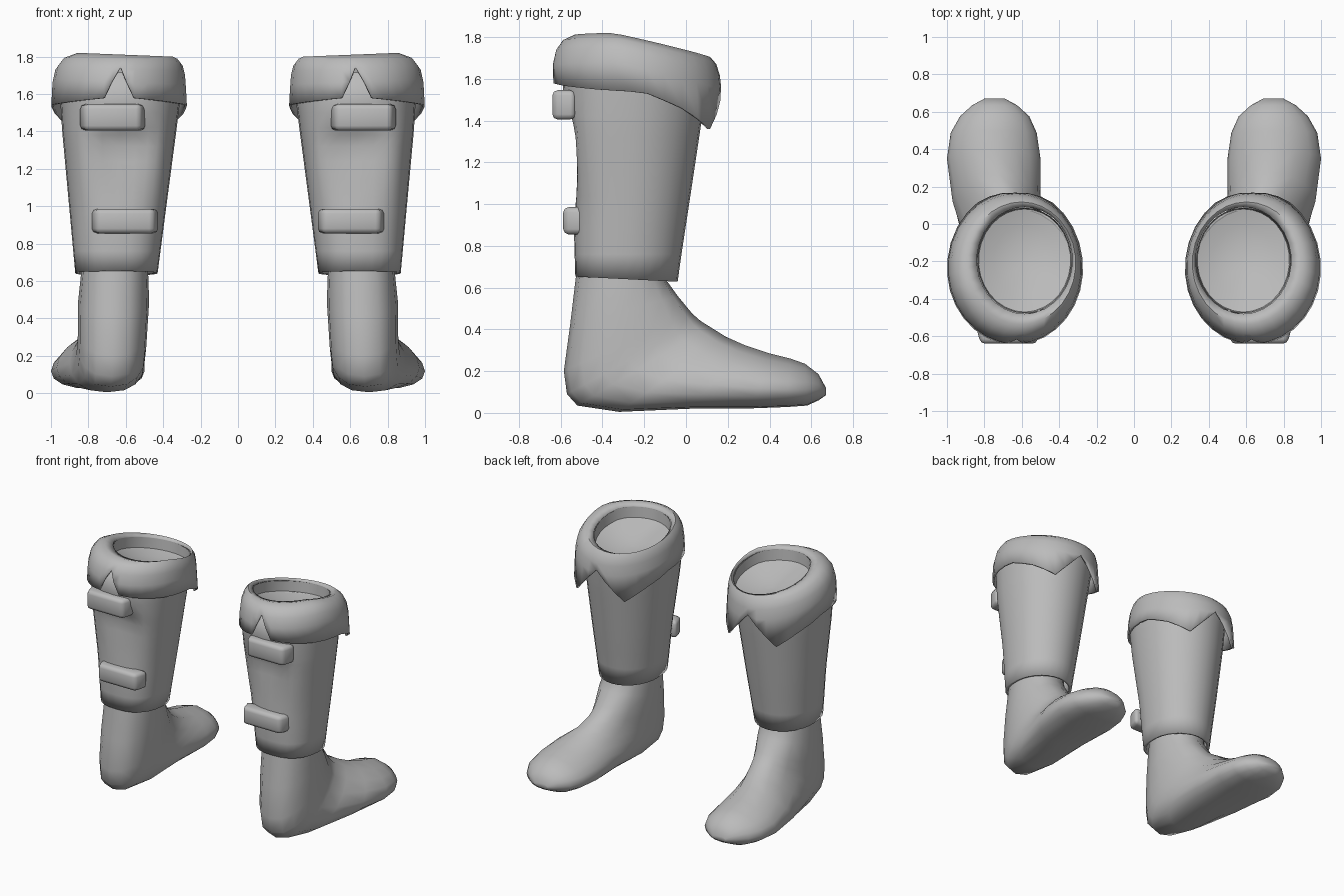
import bpy, bmesh, math
from math import sin, cos, pi, radians

if "Cube" in bpy.data.objects:
    bpy.data.objects.remove(bpy.data.objects["Cube"])

grey = bpy.data.materials.new("plain grey")
grey.diffuse_color = (0.5, 0.5, 0.5, 1)
grey.use_nodes = True
grey.node_tree.nodes["Principled BSDF"].inputs["Base Color"].default_value = grey.diffuse_color


def lerp_table(table, t):
    """Piecewise linear lookup: rows are (key, value, value...)."""
    if t <= table[0][0]:
        return table[0][1:]
    for a, b in zip(table, table[1:]):
        if t <= b[0]:
            f = (t - a[0]) / (b[0] - a[0])
            return tuple(p + (q - p) * f for p, q in zip(a[1:], b[1:]))
    return table[-1][1:]


def finish(name, bm, angle=50, thick=0):
    bmesh.ops.remove_doubles(bm, verts=bm.verts, dist=0.0005)
    bmesh.ops.recalc_face_normals(bm, faces=bm.faces)
    me = bpy.data.meshes.new(name)
    bm.to_mesh(me)
    bm.free()
    me.shade_smooth()
    me.set_sharp_from_angle(angle=radians(angle))
    me.materials.append(grey)
    ob = bpy.data.objects.new(name, me)
    bpy.context.collection.objects.link(ob)
    if thick:
        s = ob.modifiers.new("thickness", 'SOLIDIFY')
        s.thickness, s.offset = thick, -1
    ob.modifiers.new("pair", 'MIRROR').use_mirror_merge = False
    return ob


def loft(name, rings, cap_start=False, cap_end=False, **kw):
    bm = bmesh.new()
    vr = [[bm.verts.new(p) for p in r] for r in rings]
    n = len(vr[0])
    for a, b in zip(vr, vr[1:]):
        for i in range(n):
            j = (i + 1) % n
            bm.faces.new((a[i], a[j], b[j], b[i]))
    if cap_start:
        bm.faces.new(vr[0])
    if cap_end:
        bm.faces.new(vr[-1])
    return finish(name, bm, **kw)


def power(v, e):
    return math.copysign(abs(v) ** e, v)


def top_height(x, y):
    """Height of the tilted boot mouth."""
    return 1.795 - 0.23 * max(0, y + 0.35) + 0.04 * (x - 0.62)


# Foot: instep point (y, z), sole or heel point (y, z), centre x, half width, widest point
foot_rows = [
    (-0.10, 0.76, -0.51, 0.78, 0.66, 0.17, 1.0),
    (-0.09, 0.63, -0.53, 0.63, 0.66, 0.18, 1.0),
    (-0.04, 0.56, -0.555, 0.42, 0.665, 0.19, 1.0),
    (0.03, 0.475, -0.585, 0.20, 0.67, 0.185, 0.95),
    (0.07, 0.44, -0.57, 0.09, 0.675, 0.185, 0.9),
    (0.11, 0.415, -0.52, 0.035, 0.68, 0.185, 0.85),
    (0.19, 0.365, -0.32, 0.005, 0.70, 0.20, 0.8),
    (0.28, 0.325, 0.02, 0.02, 0.735, 0.235, 0.7),
    (0.40, 0.285, 0.32, 0.022, 0.75, 0.25, 0.65),
    (0.50, 0.26, 0.48, 0.028, 0.75, 0.23, 0.65),
    (0.57, 0.235, 0.58, 0.035, 0.745, 0.185, 0.7),
    (0.635, 0.185, 0.635, 0.06, 0.745, 0.12, 0.8),
    (0.67, 0.12, 0.67, 0.085, 0.745, 0.055, 1.0),
]
rings = []
for ay, az, by, bz, cx, hw, k in foot_rows:
    ring = []
    for i in range(16):
        t = 2 * pi * i / 16
        s = ((1 - cos(t)) / 2) ** k
        ring.append((cx + hw * power(sin(t), 0.8), ay + (by - ay) * s, az + (bz - az) * s))
    rings.append(ring)
loft("foot", rings, True, True, angle=60)

# Shaft: z, centre x, half width, heel-side y, toe-side y
shaft_rows = [
    (0.64, 0.65, 0.22, -0.53, -0.04),
    (1.00, 0.643, 0.26, -0.54, 0.015),
    (1.40, 0.635, 0.305, -0.585, 0.075),
    (1.56, 0.63, 0.32, -0.59, 0.095),
    (1.75, 0.63, 0.325, -0.59, 0.10),
]
N = 28
rings = []
for z in (0.64, 0.76, 0.88, 0.96, 1.04, 1.14, 1.24, 1.32, 1.38, 1.42, 1.50, 1.56, 1.75):
    cx, hw, y0, y1 = lerp_table(shaft_rows, z)
    # hollow down the heel side between the two straps
    dent = lerp_table([(0.92, 0), (1.04, 0.02), (1.32, 0.075), (1.40, 0.06), (1.46, 0)], z)[0]
    ring = []
    for i in range(N):
        a = 2 * pi * i / N
        e = 0.8 if cos(a) > 0 else 1.0
        x = cx + hw * power(sin(a), e)
        y = (y0 + y1) / 2 - (y1 - y0) / 2 * power(cos(a), e)
        if cos(a) > 0:
            y += dent * max(0, 1 - (abs(x - 0.62) / 0.2) ** 2)
        zz = top_height(x, y) - 0.08 if z == 1.75 else z
        if z == 0.64:
            zz = 0.628 - 0.05 * (y + 0.04)
        ring.append((x, y, zz))
    rings.append(ring)
loft("shaft", rings, thick=0.02, angle=40)

# Heel-side straps: soft blocks tapering into the shaft
for name, cx, hw, z0, z1, yf, yb in (("upper_strap", 0.67, 0.15, 1.405, 1.545, -0.64, -0.53),
                                     ("lower_strap", 0.605, 0.155, 0.855, 0.985, -0.588, -0.48)):
    bm = bmesh.new()
    bmesh.ops.create_cube(bm, size=1)
    for v in bm.verts:
        back = v.co.y > 0
        v.co = (cx + 2 * v.co.x * (hw + (0.03 if back else 0)), yb if back else yf,
                (z0 + z1) / 2 + v.co.z * (z1 - z0))
    bmesh.ops.bevel(bm, geom=list(bm.edges), offset=0.025, segments=2, profile=0.5, affect='EDGES')
    finish(name, bm, angle=60)

# Folded cuff: hem height against angle from the heel side, with a notch front and back
hem = [(0, 1.745), (13, 1.578), (60, 1.55), (95, 1.535), (125, 1.45), (147, 1.36), (180, 1.57)]
profile = [(0, 0), (0.35, 0.015), (0.68, -0.01), (0.9, -0.06), (1.0, -0.13)]
half = [0, 6, 13, 25, 37, 49, 61, 73, 85, 97, 109, 122, 135, 147, 158, 169, 180]
angles = half + [360 - a for a in half[-2:0:-1]]


def mouth(a, s, drop):
    x, y = 0.585 + 0.255 * s * sin(a), -0.195 - 0.285 * s * cos(a)
    return (x, y, top_height(x, y) - drop)


columns = []
for deg in angles:
    a = radians(deg)
    zb = lerp_table(hem, min(deg, 360 - deg))[0]
    ix, iy, _ = mouth(a, 1, 0)
    ox, oy = 0.635 + 0.358 * sin(a), -0.235 - 0.405 * cos(a)
    col = []
    for f, dz in profile:
        x, y = ix + (ox - ix) * f, iy + (oy - iy) * f
        p = (x, y, top_height(x, y) + dz)
        if p[2] < zb and col:
            q = col[-1]
            t = 0 if q[2] - p[2] < 1e-4 else max(0, (q[2] - zb) / (q[2] - p[2]))
            p = tuple(u + (w - u) * t for u, w in zip(q, p))
        col.append(p)
    last = col[-1]
    flare = 1 + 0.15 * max(0, last[2] - zb)
    col.append((0.635 + (last[0] - 0.635) * flare, -0.235 + (last[1] + 0.235) * flare,
                min(zb, last[2])))
    columns.append(col)
loft("cuff", [[c[k] for c in columns] for k in range(len(profile) + 1)], thick=0.014, angle=50)

# Lining: short wall inside the mouth and a dished floor
rings = [[mouth(radians(d), s, drop) for d in angles]
         for s, drop in ((0.99, 0.004), (0.965, 0.08), (0.65, 0.115), (0.3, 0.135), (0.05, 0.14))]
lining = loft("lining", rings, False, True, angle=40)
lining.data.flip_normals() if lining.data.polygons[-1].normal.z < 0 else None
